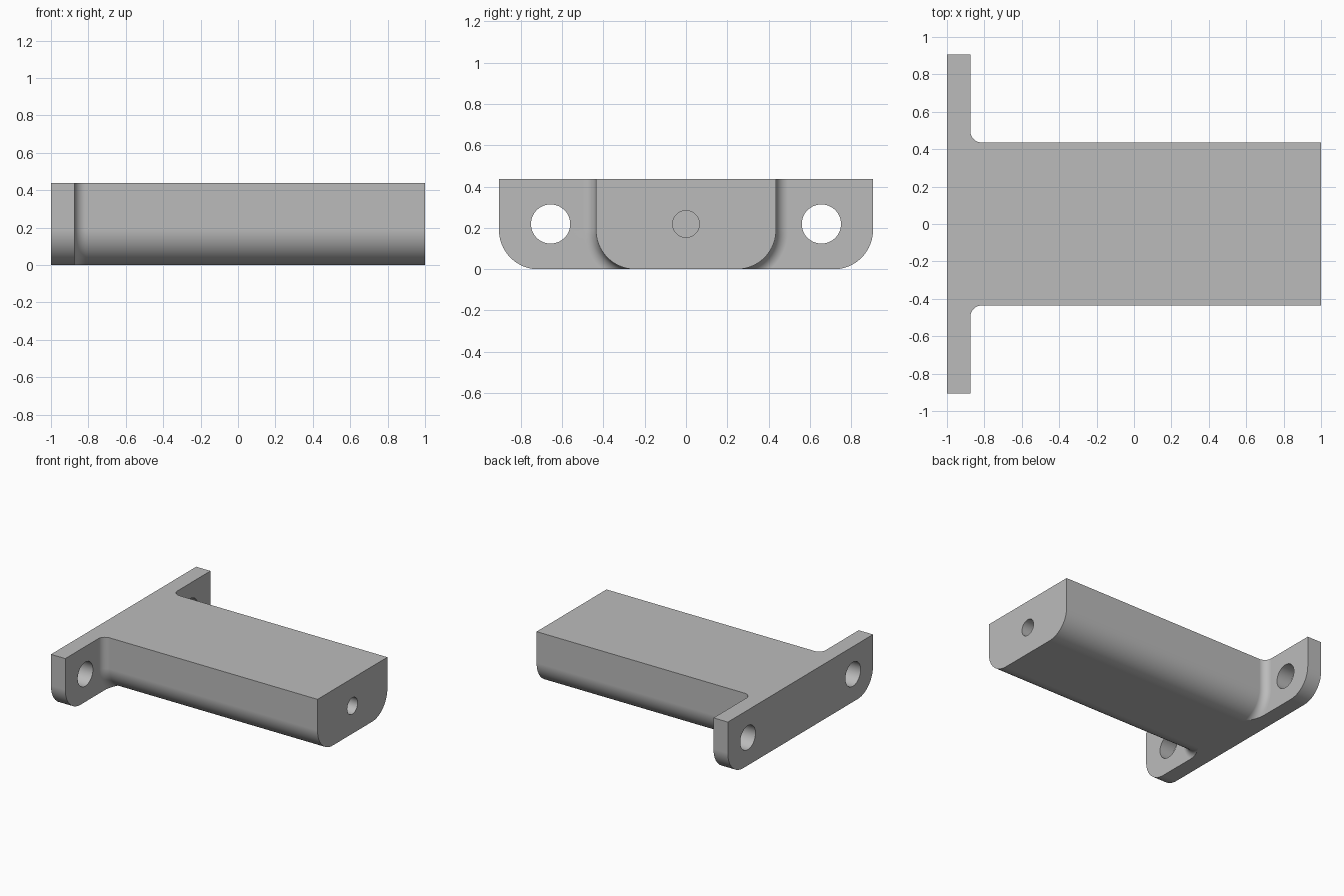
import bpy, bmesh, math

cube = bpy.data.objects.get("Cube")
if cube:
    bpy.data.objects.remove(cube)

HEIGHT = 0.437
RADIUS = 0.19          # lower corner rounding
BAR_HALF = 0.436
FLANGE_HALF = 0.906
FLANGE_FRONT = -0.875
FILLET = 0.06
ARC_STEPS = 20
HOLE_Z = 0.219

grey = bpy.data.materials.new("plain grey")
grey.use_nodes = True
colour = (0.5, 0.5, 0.5, 1)
grey.diffuse_color = colour
grey.node_tree.nodes["Principled BSDF"].inputs["Base Color"].default_value = colour


def section(x, half, grow=0.0):
    """Outline with rounded lower corners, grown outwards but kept above the base."""
    r = RADIUS + grow
    end = math.asin(RADIUS / r)
    side = [(half + grow, HEIGHT)]
    for i in range(ARC_STEPS + 1):
        a = end * i / ARC_STEPS
        side.append((half - RADIUS + r * math.cos(a), max(0, RADIUS - r * math.sin(a))))
    return [(x, y, z) for y, z in side] + [(x, -y, z) for y, z in reversed(side)]


# Bar, flared fillet and end flange as one loft along x
rings = [section(1, BAR_HALF)]
for i in range(13):
    a = math.pi / 2 * i / 12
    rings.append(section(FLANGE_FRONT + FILLET * (1 - math.sin(a)),
                         BAR_HALF, FILLET * (1 - math.cos(a))))
rings += [section(FLANGE_FRONT, FLANGE_HALF), section(-1, FLANGE_HALF)]

bm = bmesh.new()
loops = [[bm.verts.new(p) for p in ring] for ring in rings]
for a, b in zip(loops, loops[1:]):
    for i in range(len(a)):
        j = (i + 1) % len(a)
        bm.faces.new((a[i], a[j], b[j], b[i]))
bm.faces.new(loops[0])
bm.faces.new(loops[-1])
bmesh.ops.recalc_face_normals(bm, faces=bm.faces)
mesh = bpy.data.meshes.new("mounting_bracket")
bm.to_mesh(mesh)
bm.free()
mesh.materials.append(grey)
bracket = bpy.data.objects.new("mounting_bracket", mesh)
bpy.context.collection.objects.link(bracket)


def drill(x, y, radius, length):
    bpy.ops.mesh.primitive_cylinder_add(vertices=48, radius=radius, depth=length,
                                        location=(x, y, HOLE_Z),
                                        rotation=(0, math.pi / 2, 0))
    cutter = bpy.context.object
    cutter.name = "hole_cutter"
    cutter.hide_render = True
    cutter.data.materials.append(grey)
    cut = bracket.modifiers.new("hole", 'BOOLEAN')
    cut.operation = 'DIFFERENCE'
    cut.solver = 'EXACT'
    cut.object = cutter
    bpy.context.view_layer.objects.active = bracket
    bpy.ops.object.modifier_apply(modifier=cut.name)
    bpy.data.objects.remove(cutter)


# Two through holes in the flange, one blind hole in the bar end
for side in (-1, 1):
    drill(-0.94, side * 0.656, 0.095, 0.4)
drill(1, 0, 0.065, 0.6)

# Smooth rounded surfaces, crisp edges
bpy.ops.object.select_all(action='DESELECT')
bracket.select_set(True)
bpy.context.view_layer.objects.active = bracket
bpy.ops.object.shade_smooth_by_angle(angle=math.radians(30))
weighted = bracket.modifiers.new("weighted_normals", 'WEIGHTED_NORMAL')
weighted.keep_sharp = True
